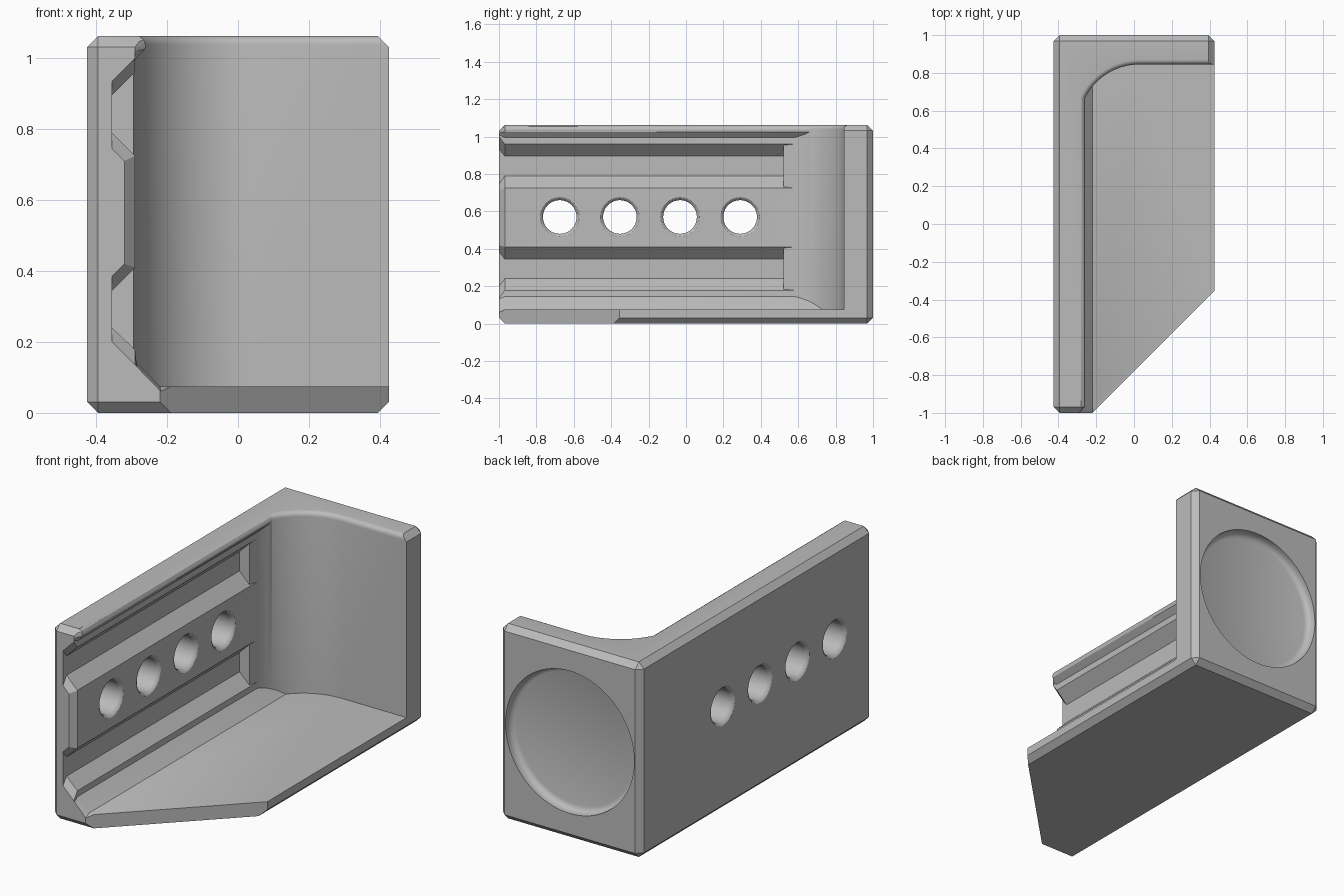
import bpy, bmesh, math
from mathutils import Vector

cube = bpy.data.objects.get("Cube")
if cube:
    bpy.data.objects.remove(cube, do_unlink=True)

metal = bpy.data.materials.new("light_grey")
metal.use_nodes = True
GREY = (0.5, 0.5, 0.5, 1)
metal.diffuse_color = GREY
metal.node_tree.nodes["Principled BSDF"].inputs["Base Color"].default_value = GREY


def finish(name, bm):
    bmesh.ops.recalc_face_normals(bm, faces=bm.faces)
    mesh = bpy.data.meshes.new(name)
    bm.to_mesh(mesh)
    bm.free()
    obj = bpy.data.objects.new(name, mesh)
    bpy.context.collection.objects.link(obj)
    mesh.materials.append(metal)
    return obj


def loft(name, rings):
    """Closed solid skinned through rings of equal point count."""
    bm = bmesh.new()
    loops = [[bm.verts.new(p) for p in ring] for ring in rings]
    for a, b in zip(loops, loops[1:]):
        for i in range(len(a)):
            j = (i + 1) % len(a)
            bm.faces.new((a[i], a[j], b[j], b[i]))
    bm.faces.new(loops[0])
    bm.faces.new(loops[-1])
    return finish(name, bm)


def boolean(target, cutter, operation):
    """Apply a boolean and discard its helper."""
    cutter.hide_render = True
    mod = target.modifiers.new("cut", 'BOOLEAN')
    mod.operation, mod.solver, mod.object = operation, 'EXACT', cutter
    bpy.context.view_layer.update()
    graph = bpy.context.evaluated_depsgraph_get()
    mesh = bpy.data.meshes.new_from_object(target.evaluated_get(graph))
    target.modifiers.clear()
    target.data = mesh
    bpy.data.objects.remove(cutter, do_unlink=True)


def circle(axis, centre, radius, count):
    """Ring of points around the x or y axis."""
    pts = []
    for i in range(count):
        a = 2 * math.pi * i / count
        u, v = radius * math.cos(a), radius * math.sin(a)
        pts.append(Vector(centre) + Vector((0, u, v) if axis == 'x' else (u, 0, v)))
    return pts


# Block with chamfered edges
W, H = 0.425, 1.063
bm = bmesh.new()
bmesh.ops.create_cube(bm, size=1)
for v in bm.verts:
    v.co = (v.co.x * 2 * W, v.co.y * 2, (v.co.z + 0.5) * H)
bmesh.ops.bevel(bm, geom=bm.edges[:], offset=0.031, segments=1, affect='EDGES')
bracket = finish("bracket", bm)

# Cavity section: ledge, two grooves, raised rail and rounded top lip
section = [(-.22, .075), (-.29, .145), (-.29, .178), (-.355, .24), (-.355, .345),
           (-.29, .41), (-.29, .725), (-.355, .79), (-.355, .895), (-.29, .96),
           (-.29, .995), (-.262, 1.025), (-.26, 1.038), (-.266, 1.053), (-.28, H),
           (-.28, 1.2), (.7, 1.2), (.7, .075)]
# The same section where it opens out at the front chamfer
mouth = [(-.217, .06), (-.285, .13), (-.29, .135), (-.355, .2), (-.355, .385),
         (-.32, .42), (-.32, .71), (-.355, .745), (-.355, .935), (-.29, 1.0),
         (-.29, 1.01), (-.29, 1.02), (-.29, 1.03), (-.29, 1.04), (-.29, H),
         (-.29, 1.2), (.7, 1.2), (.7, .06)]
cavity = loft("cavity", [[(x, y, z) for x, z in pts] for y, pts in
                         ((-1.1, mouth), (-1, mouth), (-.969, section), (.95, section))])

# Plan of the cavity: filleted inner corner, flared at the top edge
def plan(z, d):
    r = 0.325 + d
    arc = [(.03 - r * math.cos(a), .52 + r * math.sin(a), z)
           for a in (math.pi / 2 * i / 24 for i in range(25))]
    return [(-.6, -1.3, z), (-.6, .52, z)] + arc + [(.8, .52 + r, z), (.8, -1.3, z)]

R = 0.025
steps = [math.pi / 2 * i / 5 for i in range(6)]
rings = [plan(0, 0)] + [plan(H - R + R * math.sin(a), R * (1 - math.cos(a))) for a in steps]
boolean(cavity, loft("corner_plan", rings + [plan(1.3, R)]), 'INTERSECT')
boolean(bracket, cavity, 'DIFFERENCE')

# Diagonal cut across the base
tri = [(-.32, -1.1), (.6, -.18), (.6, -1.1)]
boolean(bracket, loft("base_cut", [[(x, y, z) for x, y in tri] for z in (-.1, 1.3)]), 'DIFFERENCE')

# Shallow round recess in the back with a soft inner edge
dish = [(1.1, .388), (.98, .388), (.965, .383), (.955, .373), (.95, .358)]
boolean(bracket, loft("recess", [circle('y', (0, y, H / 2), r, 72) for y, r in dish]), 'DIFFERENCE')

# Row of four holes with eased rims
for i in range(4):
    y = -.675 + .3215 * i
    rim = [(-.5, .105), (-.425, .105), (-.42, .097), (-.408, .09),
           (-.307, .09), (-.295, .097), (-.29, .105), (-.2, .105)]
    boolean(bracket, loft("hole", [circle('x', (x, y, .57), r, 40) for x, r in rim]), 'DIFFERENCE')

# Smooth the curved surfaces, keep chamfers crisp
bpy.ops.object.select_all(action='DESELECT')
bracket.select_set(True)
bpy.context.view_layer.objects.active = bracket
bpy.ops.object.shade_smooth_by_angle(angle=math.radians(28))
